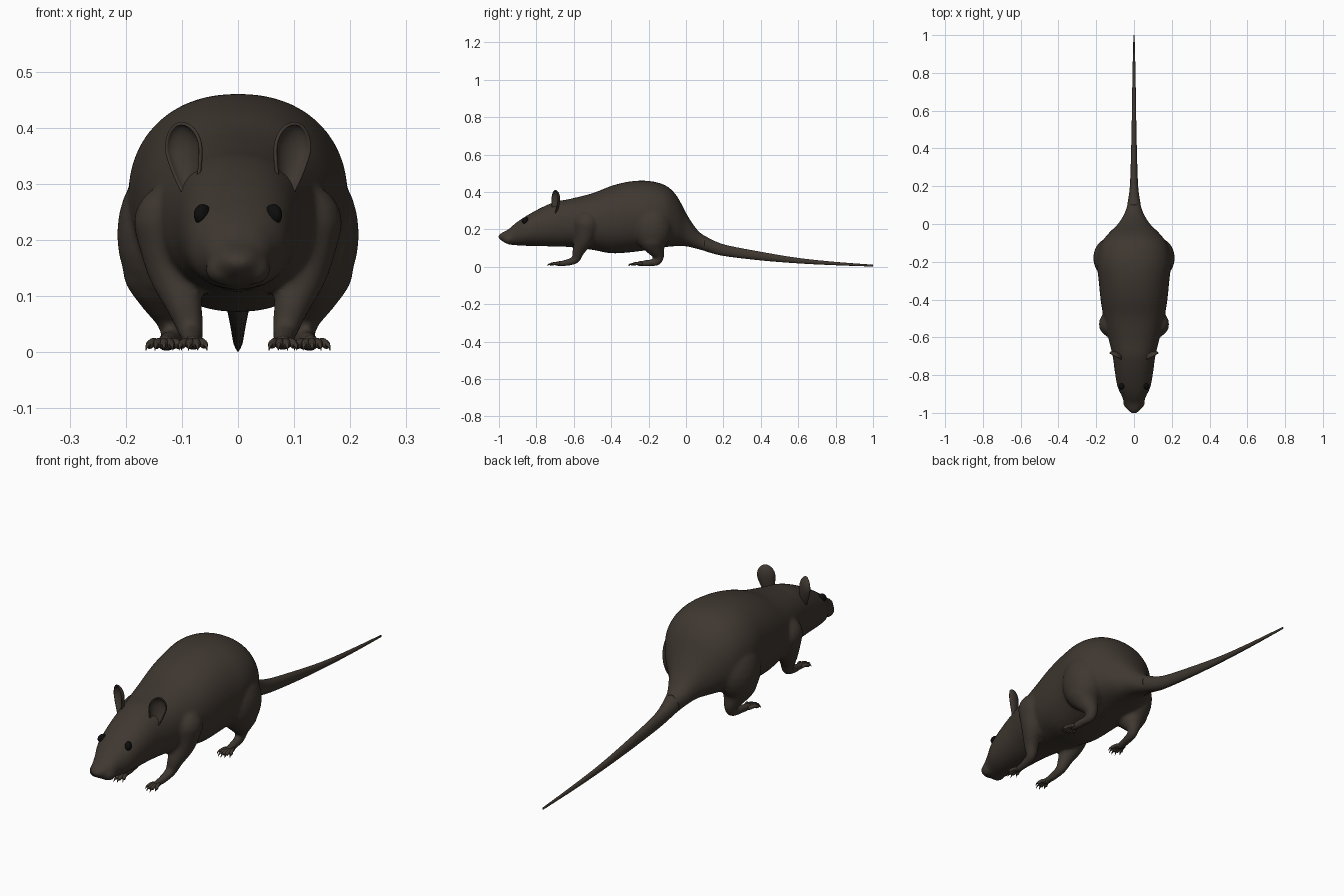
import bpy
import bmesh
import math
from mathutils import Vector, Matrix

if "Cube" in bpy.data.objects:
    bpy.data.objects.remove(bpy.data.objects["Cube"])


def material(name, colour):
    mat = bpy.data.materials.new(name)
    mat.use_nodes = True
    mat.diffuse_color = (*colour, 1)
    shader = mat.node_tree.nodes["Principled BSDF"]
    shader.inputs["Base Color"].default_value = (*colour, 1)
    shader.inputs["Roughness"].default_value = 0.8
    return mat


FUR = material("dark brown fur", (0.05, 0.039, 0.03))
BLACK = material("eye black", (0.004, 0.004, 0.004))


def finish(name, bm, mat):
    """Turn a bmesh into a smooth-shaded object."""
    bmesh.ops.recalc_face_normals(bm, faces=bm.faces)
    for face in bm.faces:
        face.smooth = True
    mesh = bpy.data.meshes.new(name)
    bm.to_mesh(mesh)
    bm.free()
    mesh.materials.append(mat)
    obj = bpy.data.objects.new(name, mesh)
    bpy.context.collection.objects.link(obj)
    return obj


def spline(stations, steps):
    """Catmull-Rom interpolation through four-number stations."""
    pts = [Vector(s) for s in stations]
    pts = [pts[0]] + pts + [pts[-1]]
    out = []
    for a, b, c, d in zip(pts, pts[1:], pts[2:], pts[3:]):
        for i in range(steps):
            t = i / steps
            out.append(0.5 * (2 * b + (c - a) * t + (2 * a - 5 * b + 4 * c - d) * t * t
                              + (3 * b - a - 3 * c + d) * t ** 3))
    return out + [pts[-1]]


def bridge(bm, rings):
    """Skin a list of rings and cap both ends."""
    loops = [[bm.verts.new(p) for p in ring] for ring in rings]
    for a, b in zip(loops, loops[1:]):
        for i in range(len(a)):
            j = (i + 1) % len(a)
            bm.faces.new((a[i], a[j], b[j], b[i]))
    bm.faces.new(loops[0])
    bm.faces.new(loops[-1])


def loft(bm, stations, steps=4, sides=40, squareness=2.2):
    """Stations hold y, lowest z, highest z and half width."""
    def bulge(v):
        return math.copysign(abs(v) ** (2 / squareness), v)
    rings = []
    for y, low, high, width in spline(stations, steps):
        angles = [math.tau * k / sides for k in range(sides)]
        rings.append([(width * bulge(math.cos(a)), y,
                       (low + high) / 2 + (high - low) / 2 * bulge(math.sin(a)))
                      for a in angles])
    bridge(bm, rings)


def tube(bm, stations, steps=4, sides=10):
    """Stations hold x, y, z and radius."""
    path = spline(stations, steps)
    rings = []
    for i, p in enumerate(path):
        ahead = path[min(i + 1, len(path) - 1)] - path[max(i - 1, 0)]
        turn = ahead.to_3d().to_track_quat("Z", "Y")
        rings.append([p.to_3d() + turn @ Vector((math.cos(a), math.sin(a), 0)) * p.w
                      for a in (math.tau * k / sides for k in range(sides))])
    bridge(bm, rings)


def ball(bm, centre, size, turn=0.0, segments=24):
    place = (Matrix.Translation(centre) @ Matrix.Rotation(turn, 4, "Z")
             @ Matrix.Diagonal((*size, 1)))
    return bmesh.ops.create_uvsphere(bm, u_segments=segments, v_segments=segments // 2,
                                     radius=1, matrix=place)["verts"]


def limb(bm, stations):
    """A run of overlapping balls that later fuses with the torso."""
    for x, y, z, r in spline(stations, 7):
        ball(bm, (x, y, z), (r, r, r), segments=16)


# Head and torso
torso = [
    (-1.003, .153, .168, .012), (-.985, .138, .182, .032), (-.95, .12, .2, .05),
    (-.91, .115, .234, .065), (-.86, .112, .268, .088), (-.78, .11, .313, .102),
    (-.7, .108, .347, .113), (-.62, .105, .363, .132), (-.5, .09, .393, .16),
    (-.4, .072, .432, .177), (-.3, .077, .456, .187), (-.2, .09, .459, .196),
    (-.11, .105, .435, .178), (-.05, .11, .38, .135), (0, .109, .288, .085),
    (.05, .098, .21, .054), (.1, .084, .165, .036),
]
tail = [
    (.2, .058, .12, .022), (.4, .034, .08, .015), (.6, .018, .047, .011),
    (.8, .008, .026, .008), (1, .001, .011, .003),
]
bm = bmesh.new()
loft(bm, torso + tail[:2])

# Muzzle pads, nose, haunches and legs
ball(bm, (0, -.985, .163), (.018, .014, .014))
for side in (1, -1):
    ball(bm, (side * .028, -.945, .148), (.03, .035, .028))
    ball(bm, (side * .13, -.18, .21), (.086, .105, .13))
    limb(bm, [(side * .115, -.53, .23, .072), (side * .113, -.545, .15, .05),
              (side * .096, -.575, .085, .033), (side * .085, -.59, .04, .023),
              (side * .081, -.64, .021, .018), (side * .08, -.69, .016, .014)])
    limb(bm, [(side * .132, -.18, .15, .075), (side * .128, -.165, .105, .05),
              (side * .118, -.145, .06, .029), (side * .117, -.155, .027, .021),
              (side * .125, -.21, .019, .018), (side * .13, -.25, .016, .016)])
body = finish("body", bm, FUR)

# Fuse the body parts into one soft skin
remesh = body.modifiers.new("fuse", "REMESH")
remesh.mode = "VOXEL"
remesh.voxel_size = 0.007
remesh.use_smooth_shade = True
relax = body.modifiers.new("relax", "SMOOTH")
relax.factor = 0.5
relax.iterations = 10
bpy.context.view_layer.objects.active = body
body.select_set(True)
for name in ("fuse", "relax"):
    bpy.ops.object.modifier_apply(modifier=name)

# Tail
bm = bmesh.new()
loft(bm, torso[-1:] + tail, steps=6, sides=20, squareness=2)
finish("tail", bm, FUR)


def toes(name, side, x, y, count, spread, reach):
    """Fanned toes, each ending in a pointed claw."""
    bm = bmesh.new()
    for k in range(count):
        f = 2 * k / (count - 1) - 1
        start = Vector((x + f * spread * .4, y, .014))
        way = Vector((f * spread * .6, -reach * (1 - .3 * f * f), 0))

        def at(t, z, r):
            p = start + way * t
            return (side * p.x, p.y, z, r)
        tube(bm, [at(-.2, .015, .008), at(.3, .018, .0075), at(.6, .014, .0075),
                  at(.72, .011, .006)])
        tube(bm, [at(.6, .014, .005), at(.85, .013, .0035), at(1, .003, .0005)], sides=8)
    finish(name, bm, FUR)


for side, label in ((1, "left"), (-1, "right")):
    toes(label + "_front_toes", side, .08, -.685, 4, .025, .06)
    toes(label + "_hind_toes", side, .132, -.245, 5, .032, .065)

    # Eye
    bm = bmesh.new()
    ball(bm, (side * .063, -.857, .245), (.014, .021, .019), side * .5)
    finish(label + "_eye", bm, BLACK)

    # Ear: an open bowl narrowing to a stalk
    bm = bmesh.new()
    verts = ball(bm, (0, 0, 0), (1, 1, 1), segments=32)
    bmesh.ops.delete(bm, geom=[v for v in verts if v.co.y < -.05], context="VERTS")
    for v in bm.verts:
        x, y, z = v.co
        narrow = 1 + .35 * min(z, 0)
        v.co = (x * .038 * narrow, y * .026, z * (.05 if z > 0 else .095))
    turn = (Matrix.Translation((side * .098, -.702, .361))
            @ Matrix.Rotation(side * .5, 4, "Z")
            @ Matrix.Rotation(side * .16, 4, "Y"))
    bm.transform(turn)
    ear = finish(label + "_ear", bm, FUR)
    shell = ear.modifiers.new("thickness", "SOLIDIFY")
    shell.thickness = 0.006
    shell.offset = -1
    rim = ear.modifiers.new("rounding", "SUBSURF")
    rim.levels = rim.render_levels = 1
